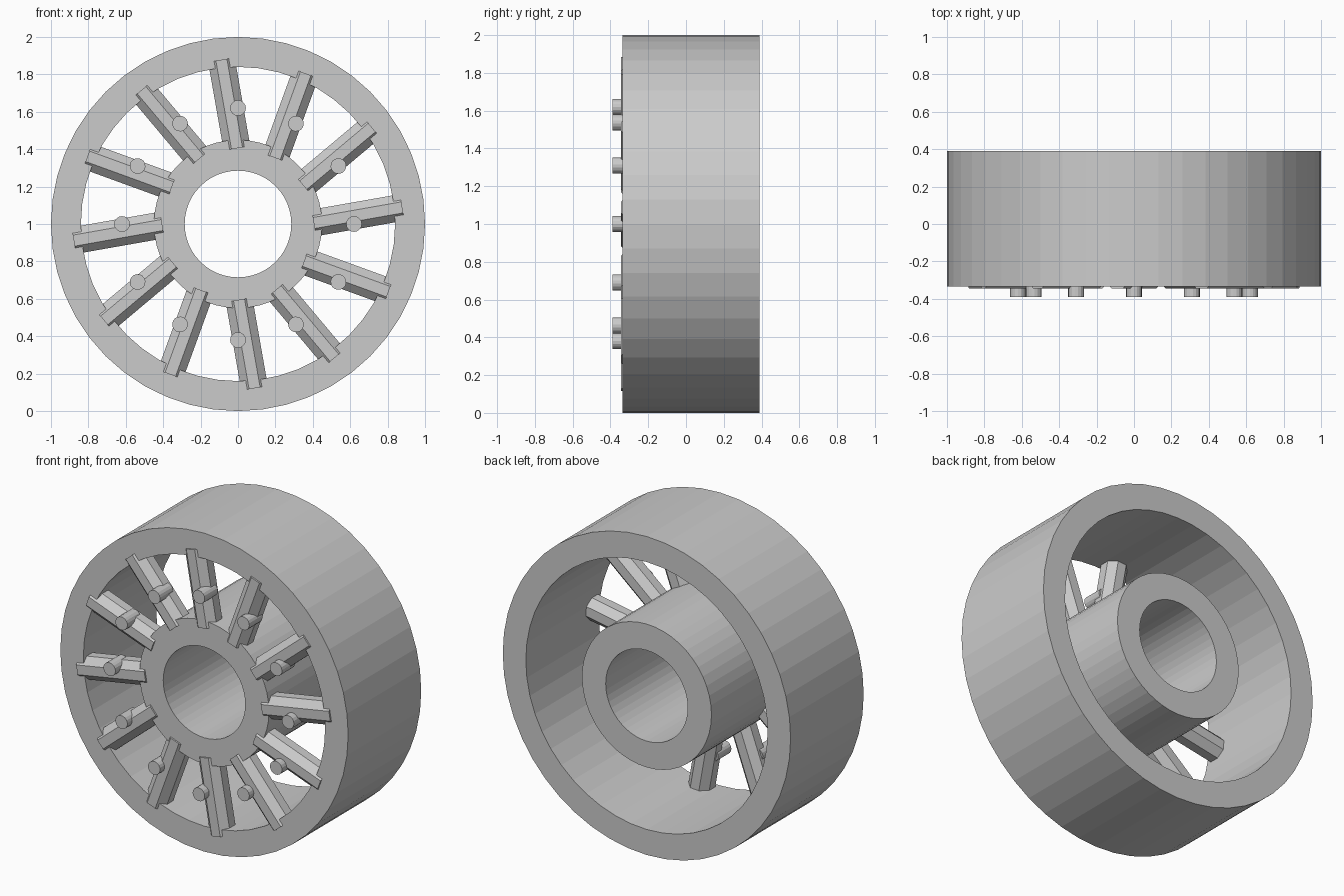
import bpy, bmesh, math
from mathutils import Matrix, Vector

if "Cube" in bpy.data.objects:
    bpy.data.objects.remove(bpy.data.objects["Cube"])

CENTRE = Vector((0, 0, 1))   # wheel axle runs along y at z = 1
FRONT, BACK = -0.335, 0.39
COUNT = 12


def finish(bm, name):
    bmesh.ops.recalc_face_normals(bm, faces=bm.faces)
    mesh = bpy.data.meshes.new(name)
    bm.to_mesh(mesh)
    bm.free()
    obj = bpy.data.objects.new(name, mesh)
    obj.location = CENTRE
    bpy.context.collection.objects.link(obj)
    return obj


def ring(name, outer, inner, sides=48):
    # Rectangular profile swept round the axle
    bm = bmesh.new()
    profile = [(outer, FRONT), (outer, BACK), (inner, BACK), (inner, FRONT)]
    loops = []
    for i in range(sides):
        a = 2 * math.pi * i / sides
        loops.append([bm.verts.new((r * math.cos(a), y, r * math.sin(a))) for r, y in profile])
    for i in range(sides):
        p, q = loops[i], loops[(i + 1) % sides]
        for k in range(4):
            m = (k + 1) % 4
            bm.faces.new((p[k], p[m], q[m], q[k]))
    return finish(bm, name)


def rod(name, radius, length, sides, matrix):
    bm = bmesh.new()
    bmesh.ops.create_cone(bm, cap_ends=True, segments=sides, radius1=radius,
                          radius2=radius, depth=length, matrix=matrix)
    return finish(bm, name)


# Rim and hub
ring("rim", 1.0, 0.84)
ring("hub", 0.45, 0.285)

for i in range(COUNT):
    step = 2 * math.pi * i / COUNT

    # Octagonal spoke, skewed off the radial line, one flat facing front
    turn = Matrix.Rotation(-(step + math.radians(10)), 4, 'Y')
    spoke = (turn @ Matrix.Translation((0.64, -0.273, -0.065))
             @ Matrix.Rotation(math.pi / 2, 4, 'Y')
             @ Matrix.Rotation(math.pi / 8, 4, 'Z'))
    rod(f"spoke_{i + 1}", 0.078, 0.48, 8, spoke)

    # Round peg standing out of the spoke
    peg = (Matrix.Rotation(-step, 4, 'Y') @ Matrix.Translation((0.62, -0.325, 0))
           @ Matrix.Rotation(math.pi / 2, 4, 'X'))
    rod(f"peg_{i + 1}", 0.042, 0.13, 16, peg)
